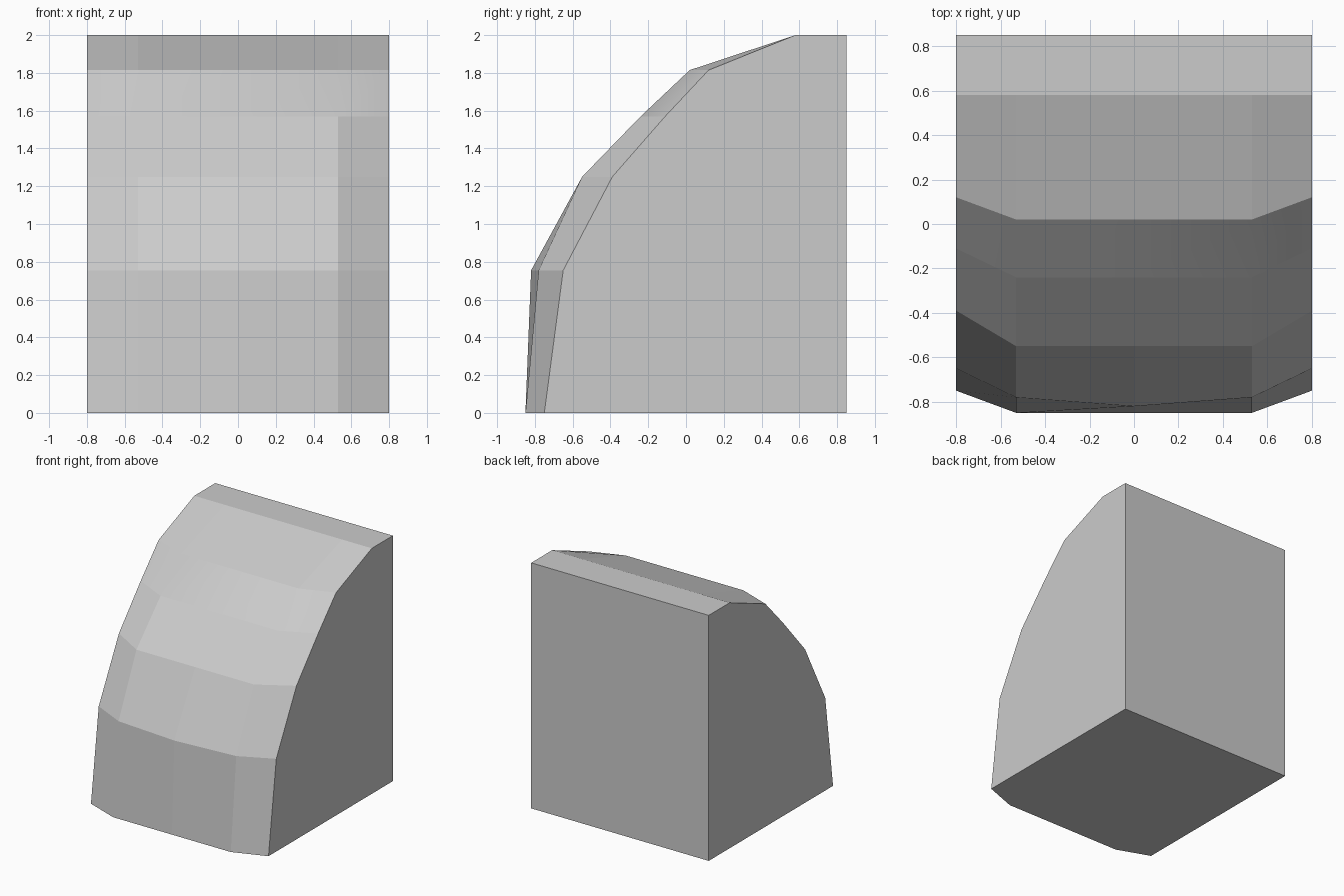
import bpy
import bmesh

cube = bpy.data.objects.get("Cube")
if cube:
    bpy.data.objects.remove(cube, do_unlink=True)

# Plain grey material
grey = bpy.data.materials.new("light grey")
grey.use_nodes = True
colour = (0.6, 0.6, 0.6, 1)
grey.diffuse_color = colour
grey.node_tree.nodes["Principled BSDF"].inputs["Base Color"].default_value = colour

# Front surface rows from bottom to top: height, then depth at centre, inner seam, outer edge
rows = [
    (0.0, -0.85, -0.85, -0.75),
    (0.755, -0.82, -0.78, -0.65),
    (1.25, -0.55, -0.55, -0.39),
    (1.57, -0.24, -0.24, -0.11),
    (1.815, 0.02, 0.02, 0.12),
    (2.0, 0.58, 0.58, 0.58),
    (2.0, 0.85, 0.85, 0.85),
]
columns = [(-0.8, 3), (-0.53, 2), (0, 1), (0.53, 2), (0.8, 3)]
SMOOTH_ROW = 3

bm = bmesh.new()
grid = [[bm.verts.new((x, row[k], row[0])) for x, k in columns] for row in rows]

# Faceted front and flat top
for r in range(len(rows) - 1):
    for c in range(len(columns) - 1):
        face = bm.faces.new((grid[r][c], grid[r][c + 1],
                             grid[r + 1][c + 1], grid[r + 1][c]))
        face.smooth = r == SMOOTH_ROW

# Flat sides, back and base
base_back = [bm.verts.new((x, 0.85, 0)) for x, _ in columns]
for c in (0, -1):
    bm.faces.new([row[c] for row in grid] + [base_back[c]])
bm.faces.new(grid[-1] + base_back[::-1])
bm.faces.new(grid[0] + base_back[::-1])
bmesh.ops.recalc_face_normals(bm, faces=bm.faces)

mesh = bpy.data.meshes.new("curved_block")
bm.to_mesh(mesh)
bm.free()
mesh.materials.append(grey)
block = bpy.data.objects.new("curved_block", mesh)
bpy.context.collection.objects.link(block)
